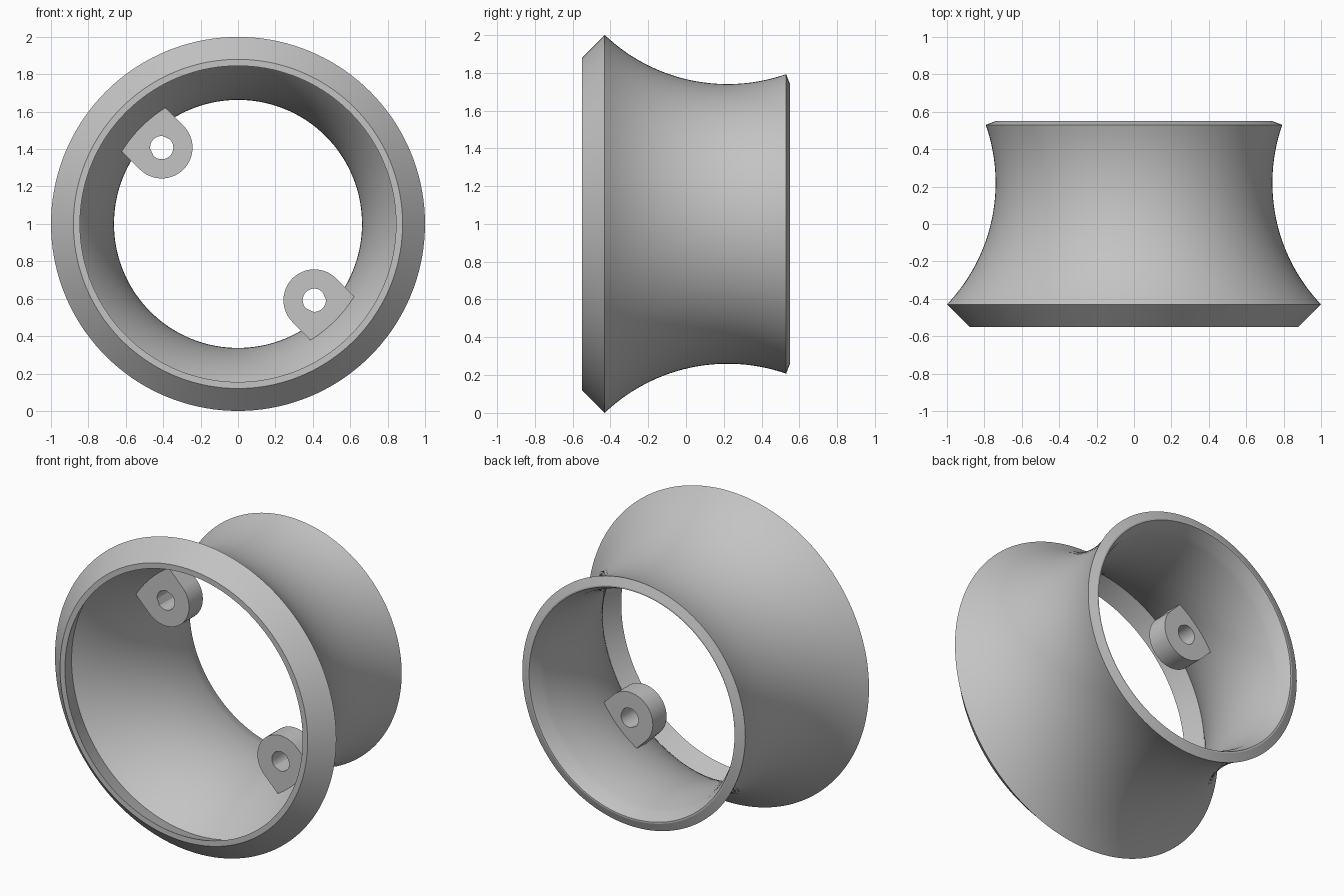
import bpy, bmesh, math

cube = bpy.data.objects.get("Cube")
if cube:
    bpy.data.objects.remove(cube, do_unlink=True)

grey = bpy.data.materials.new("plain grey")
grey.use_nodes = True
colour = (0.55, 0.55, 0.55, 1)
grey.diffuse_color = colour
grey.node_tree.nodes["Principled BSDF"].inputs["Base Color"].default_value = colour

AXIS_Z = 1.0
WAIST_Y = 0.22


def finish(bm, name):
    bmesh.ops.recalc_face_normals(bm, faces=bm.faces)
    mesh = bpy.data.meshes.new(name)
    bm.to_mesh(mesh)
    bm.free()
    mesh.materials.append(grey)
    obj = bpy.data.objects.new(name, mesh)
    bpy.context.collection.objects.link(obj)
    bpy.ops.object.select_all(action="DESELECT")
    obj.select_set(True)
    bpy.context.view_layer.objects.active = obj
    bpy.ops.object.shade_smooth_by_angle(angle=math.radians(15))
    return obj


def waist_arc(waist, bend, y0, y1, steps=28):
    """Concave arc as (radius, y) points, narrowest at the waist."""
    a0 = math.asin((y0 - WAIST_Y) / bend)
    a1 = math.asin((y1 - WAIST_Y) / bend)
    angles = [a0 + (a1 - a0) * i / steps for i in range(steps + 1)]
    return [(waist + bend * (1 - math.cos(a)), WAIST_Y + bend * math.sin(a)) for a in angles]


# Flared ring: closed wall section revolved about the y axis
profile = [(0.845, -0.55), (0.88, -0.55)]
profile += waist_arc(0.74, 0.943, -0.43, 0.53)
profile += [(0.74, 0.55), (0.73, 0.55)]
profile += waist_arc(0.663, 1.02, 0.48, -0.42)

SEGMENTS = 144
bm = bmesh.new()
loops = []
for i in range(SEGMENTS):
    a = math.tau * i / SEGMENTS
    loops.append([bm.verts.new((r * math.cos(a), y, AXIS_Z + r * math.sin(a))) for r, y in profile])
for i, loop in enumerate(loops):
    following = loops[(i + 1) % SEGMENTS]
    for j in range(len(profile)):
        k = (j + 1) % len(profile)
        bm.faces.new((loop[j], loop[k], following[k], following[j]))
finish(bm, "flared_ring")


# Mounting lugs: round inner end, straight sides running out to the wall
def lug(name, direction):
    centre, half, hole, reach = 0.577, 0.165, 0.062, 0.735
    y_front, y_back = -0.15, -0.01
    outline = []
    for i in range(33):
        a = math.pi / 2 + math.pi * i / 32
        outline.append((half * math.cos(a), half * math.sin(a)))
    spread = math.asin(half / reach)
    for i in range(17):
        a = -spread + 2 * spread * i / 16
        outline.append((reach * math.cos(a) - centre, reach * math.sin(a)))
    bore = [(u * hole / math.hypot(u, t), t * hole / math.hypot(u, t)) for u, t in outline]

    c, s = math.cos(direction), math.sin(direction)
    bm = bmesh.new()

    def place(points, y):
        return [bm.verts.new(((centre + u) * c - t * s, y, AXIS_Z + (centre + u) * s + t * c))
                for u, t in points]

    rings = [place(outline, y_front), place(outline, y_back),
             place(bore, y_back), place(bore, y_front)]
    n = len(outline)
    for r in range(4):
        a, b = rings[r], rings[(r + 1) % 4]
        for i in range(n):
            j = (i + 1) % n
            bm.faces.new((a[i], a[j], b[j], b[i]))
    finish(bm, name)


lug("upper_mounting_lug", math.radians(135))
lug("lower_mounting_lug", math.radians(-45))
